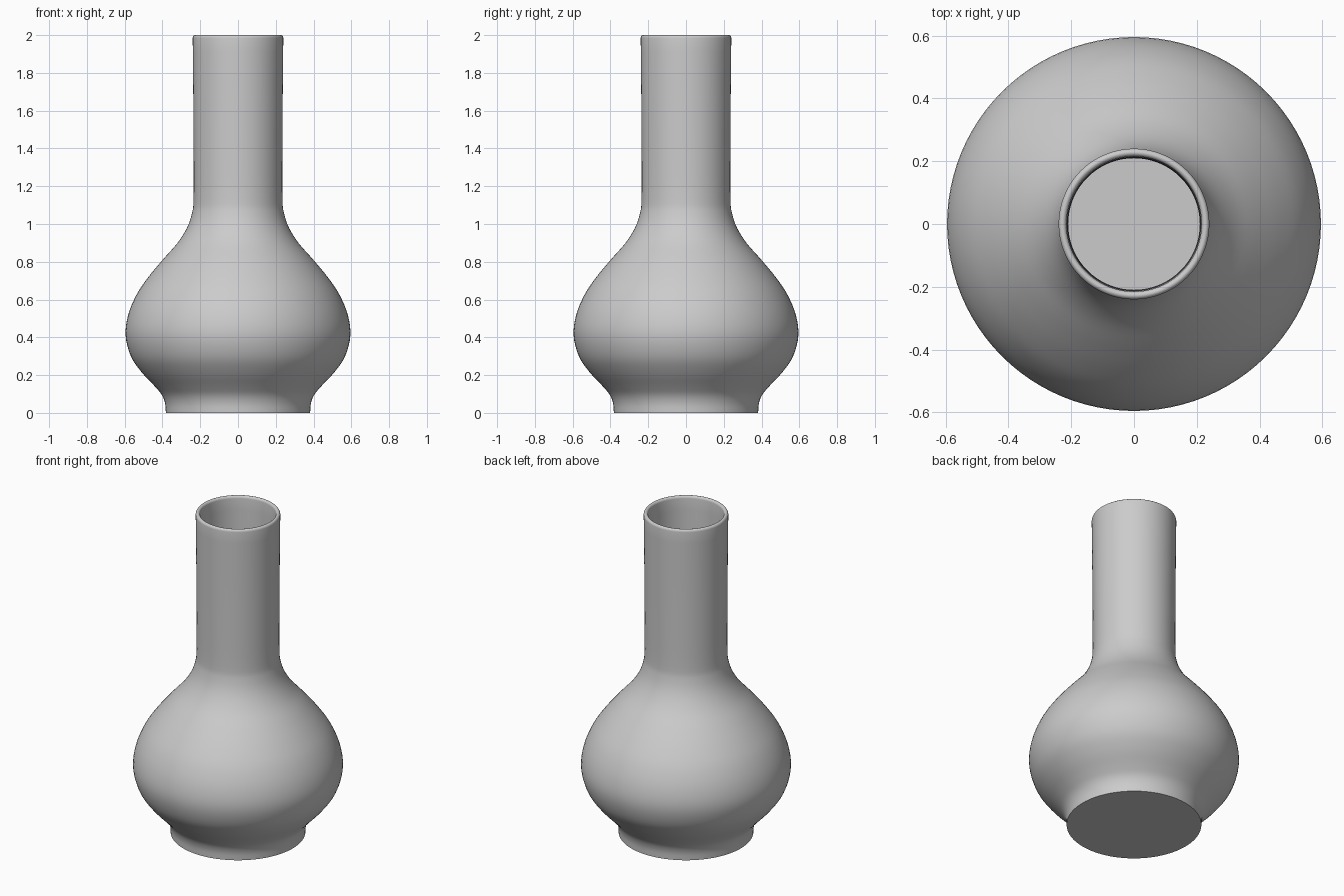
import bpy, math
from mathutils import Vector

if "Cube" in bpy.data.objects:
    bpy.data.objects.remove(bpy.data.objects["Cube"])

SEGMENTS = 96
WALL = 0.025

# Outer silhouette (radius, height), foot to lip
KEYS = [(0.382, 0.0), (0.386, 0.05), (0.403, 0.095), (0.44, 0.14), (0.51, 0.215),
        (0.567, 0.30), (0.595, 0.41), (0.581, 0.52), (0.535, 0.63), (0.47, 0.725),
        (0.395, 0.815), (0.32, 0.90), (0.27, 0.98), (0.243, 1.06), (0.235, 1.14),
        (0.235, 1.4), (0.237, 1.7), (0.24, 1.985)]


def smooth_curve(keys, steps=4):
    """Catmull-Rom curve through the key points."""
    p = [Vector(k) for k in keys]
    p = [2 * p[0] - p[1]] + p + [2 * p[-1] - p[-2]]
    out = []
    for a, b, c, d in zip(p, p[1:], p[2:], p[3:]):
        for i in range(steps):
            t = i / steps
            out.append(0.5 * (2 * b + (c - a) * t + (2 * a - 5 * b + 4 * c - d) * t * t
                              + (3 * b - a - 3 * c + d) * t ** 3))
    return out + [p[-2]]


def lathe(name, profile):
    """Revolve a profile about z, capping both ends with flat faces."""
    n = SEGMENTS
    verts = [(r * math.cos(2 * math.pi * i / n), r * math.sin(2 * math.pi * i / n), z)
             for r, z in profile for i in range(n)]
    faces = [(k * n + i, k * n + (i + 1) % n, (k + 1) * n + (i + 1) % n, (k + 1) * n + i)
             for k in range(len(profile) - 1) for i in range(n)]
    faces.append(tuple(reversed(range(n))))
    faces.append(tuple(range(len(verts) - n, len(verts))))
    mesh = bpy.data.meshes.new(name)
    mesh.from_pydata(verts, [], faces)
    obj = bpy.data.objects.new(name, mesh)
    bpy.context.collection.objects.link(obj)
    bpy.context.view_layer.objects.active = obj
    obj.select_set(True)
    bpy.ops.object.shade_smooth_by_angle(angle=math.radians(40))
    return obj


outer = smooth_curve(KEYS)

# Inner wall: the silhouette offset by the wall thickness, down to a flat floor
inner = []
for a, b, c in zip(outer, outer[1:], outer[2:]):
    d = (c - a).normalized()
    q = b + Vector((-d.y, d.x)) * WALL
    if q.y > WALL * 1.2:
        inner.append(q)
inner.append(Vector((outer[-1].x - WALL, outer[-1].y)))
inner.reverse()
inner.append(Vector((inner[-1].x, WALL)))

# Rounded lip joining outer and inner walls
mid = (outer[-1].x + inner[0].x) / 2
lip = [Vector((mid + WALL / 2 * math.cos(t * math.pi / 8),
               outer[-1].y + 0.015 * math.sin(t * math.pi / 8))) for t in range(1, 8)]

lathe("vase", outer + lip + inner)
